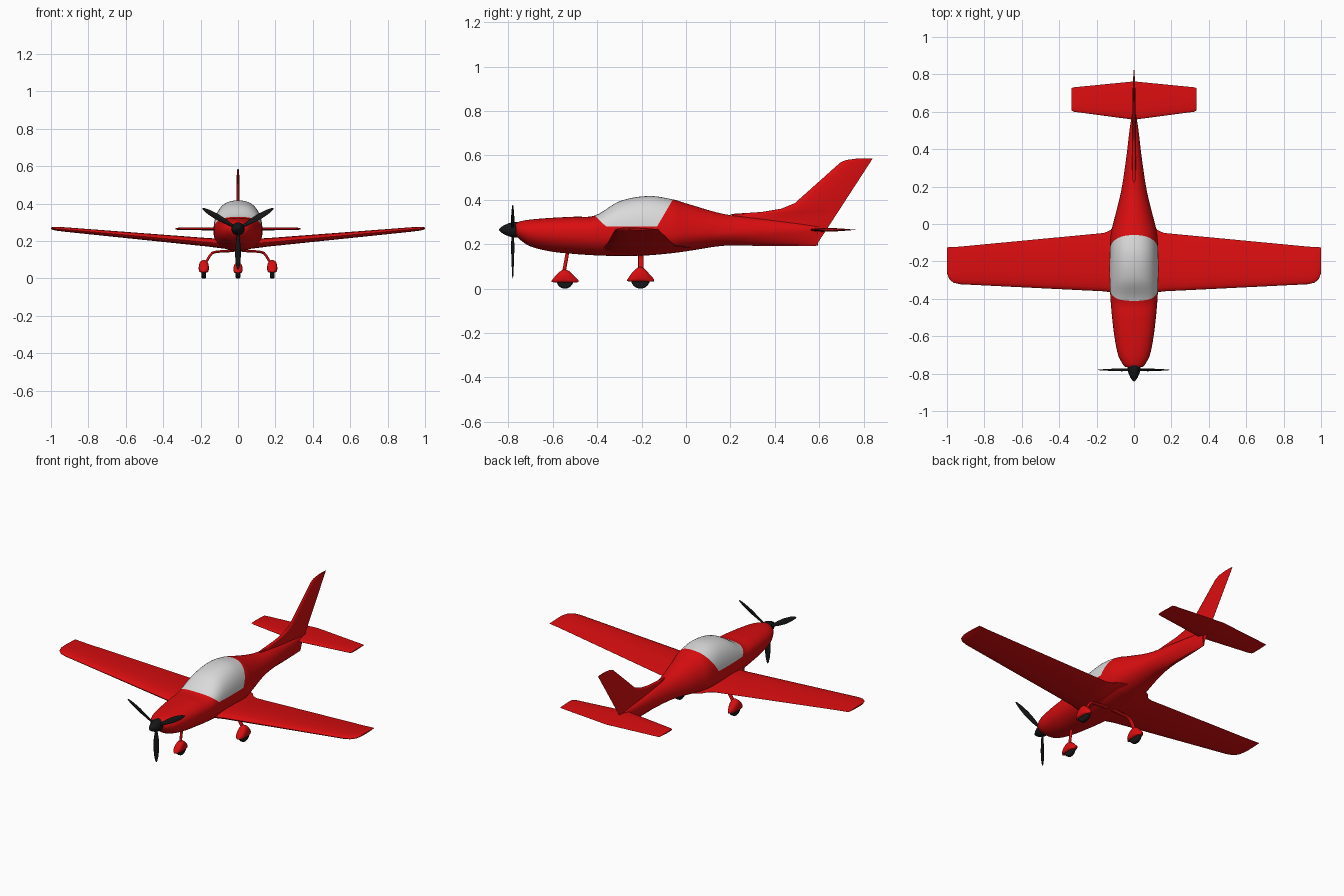
import bpy, bmesh, math
from mathutils import Vector, Matrix

if "Cube" in bpy.data.objects:
    bpy.data.objects.remove(bpy.data.objects["Cube"])


def material(name, rgb):
    m = bpy.data.materials.new(name)
    m.diffuse_color = (*rgb, 1)
    m.use_nodes = True
    m.node_tree.nodes["Principled BSDF"].inputs["Base Color"].default_value = m.diffuse_color
    return m


RED = material("red paint", (0.70, 0.004, 0.005))
GREY = material("canopy grey", (0.70, 0.70, 0.70))
BLACK = material("black", (0.008, 0.008, 0.009))


def finish(ob, mat, angle=40):
    ob.data.materials.append(mat)
    bpy.ops.object.select_all(action='DESELECT')
    ob.select_set(True)
    bpy.context.view_layer.objects.active = ob
    bpy.ops.object.shade_smooth_by_angle(angle=math.radians(angle))
    return ob


def loft(name, rings, mat, angle=40, cuts=()):
    """Skin closed rings of points, cap both ends, optionally slice by planes."""
    bm = bmesh.new()
    vs = [[bm.verts.new(p) for p in r] for r in rings]
    n = len(vs[0])
    for a, b in zip(vs, vs[1:]):
        for i in range(n):
            j = (i + 1) % n
            bm.faces.new((a[i], a[j], b[j], b[i]))
    bm.faces.new(vs[0])
    bm.faces.new(vs[-1])
    bmesh.ops.recalc_face_normals(bm, faces=bm.faces)
    for co, no in cuts:
        bmesh.ops.bisect_plane(bm, geom=bm.verts[:] + bm.edges[:] + bm.faces[:],
                               plane_co=co, plane_no=no, dist=1e-5)
    me = bpy.data.meshes.new(name)
    bm.to_mesh(me)
    bm.free()
    ob = bpy.data.objects.new(name, me)
    bpy.context.collection.objects.link(ob)
    return finish(ob, mat, angle)


def airfoil(le, te, thick, n=12):
    """Closed (chord position, offset) outline with a round nose and thin tail."""
    def half(u):
        return thick * 5 * (0.2969 * u ** .5 - 0.126 * u - 0.3516 * u * u
                            + 0.2843 * u ** 3 - 0.1015 * u ** 4)
    us = [(1 - math.cos(math.pi * i / n)) / 2 for i in range(n + 1)]
    top = [(le + (te - le) * u, half(u)) for u in us]
    return top + [(c, -t) for c, t in reversed(top[1:])]


def oval(y, hw, zb, zm, zt, nt=2, nb=2, n=48, x=0):
    """Superellipse section with separate upper and lower halves."""
    pts = []
    for i in range(n):
        a = 2 * math.pi * i / n
        c, s = math.cos(a), math.sin(a)
        e, h = (nt, zt - zm) if s >= 0 else (nb, zm - zb)
        pts.append((x + math.copysign(abs(c) ** (2 / e), c) * hw, y,
                    zm + math.copysign(abs(s) ** (2 / e), s) * h))
    return pts


def smooth_rows(rows, steps=5):
    """Hermite interpolation of table rows along their first value."""
    def slope(i, k):
        a, b = rows[max(i - 1, 0)], rows[min(i + 1, len(rows) - 1)]
        return (b[k] - a[k]) / (b[0] - a[0])
    out = []
    for i in range(len(rows) - 1):
        p, q = rows[i], rows[i + 1]
        d = q[0] - p[0]
        for s in range(steps):
            t = s / steps
            r = [p[0] + d * t]
            for k in range(1, len(p)):
                r.append((2 * t**3 - 3 * t * t + 1) * p[k] + (t**3 - 2 * t * t + t) * d * slope(i, k)
                         + (3 * t * t - 2 * t**3) * q[k] + (t**3 - t * t) * d * slope(i + 1, k))
            out.append(r)
    return out + [list(rows[-1])]


# Fuselage: y, half width, bottom, widest height, top, upper and lower exponents
body = [(-.765, .045, .240, .265, .294, 2, 2), (-.75, .060, .222, .262, .302, 2, 2),
        (-.70, .085, .190, .255, .311, 2.2, 2), (-.60, .105, .166, .25, .319, 2.4, 2),
        (-.50, .117, .156, .25, .324, 2.5, 2.1), (-.41, .125, .150, .25, .329, 2.6, 2.2),
        (-.30, .130, .147, .25, .393, 2.4, 2.3), (-.17, .130, .150, .25, .417, 2.4, 2.3),
        (-.06, .125, .160, .25, .402, 2.3, 2.2), (.0, .112, .168, .25, .384, 2.1, 2),
        (.17, .070, .193, .25, .336, 2, 1.8), (.35, .042, .194, .255, .314, 2, 1.6),
        (.50, .024, .194, .26, .295, 1.9, 1.5), (.595, .010, .194, .262, .28, 1.8, 1.4)]
# Canopy: region of the fuselage bounded by sill, windscreen and rear planes
planes = [(Vector((0, -.36, .28)), Vector((0, 0, 1))),
          (Vector((0, -.36, .28)), Vector((0, .048, .05))),
          (Vector((0, -.13, .28)), Vector((0, -.12, .07)))]
fuselage = loft("fuselage", [oval(*r) for r in smooth_rows(body)], RED, 50, planes)
fuselage.data.materials.append(GREY)
for f in fuselage.data.polygons:
    if all((f.center - co).dot(no) > 0 for co, no in planes):
        f.material_index = 1


def mirrored_wing(name, sections):
    """Sections (x, leading y, trailing y, z, thickness) mirrored to the left side."""
    full = [(-s[0], *s[1:]) for s in reversed(sections)] + sections
    loft(name, [[(x, c, z + t) for c, t in airfoil(le, te, th)]
                for x, le, te, z, th in full], RED)


# Main wing with flared root and rounded tip
mirrored_wing("main_wing", [
    (.04, -.375, .03, .183, .055), (.10, -.370, .0, .188, .052), (.125, -.365, -.032, .190, .049),
    (.16, -.36, -.048, .193, .046), (.93, -.322, -.121, .262, .024),
    (.965, -.314, -.123, .265, .021), (.988, -.295, -.124, .267, .016),
    (1.0, -.262, -.125, .268, .008)])

# Tailplane
mirrored_wing("tailplane", [(.003, .558, .762, .265, .018), (.32, .60, .731, .265, .013),
                            (.333, .606, .727, .265, .007)])

# Fin and rudder with dorsal fillet: z, leading y, trailing y, thickness
fin = [(.193, .30, .585, .012), (.24, .28, .616, .022), (.30, .24, .655, .022),
       (.336, .20, .678, .020), (.345, .34, .684, .020), (.36, .43, .694, .020),
       (.385, .49, .710, .019), (.568, .695, .829, .013), (.579, .72, .836, .010),
       (.585, .765, .839, .006)]
loft("fin", [[(t, c, z) for c, t in airfoil(le, te, th)] for z, le, te, th in fin], RED)

# Spinner
HUB = .265
loft("spinner", [oval(y, r, HUB - r, HUB, HUB + r, n=32) for y, r in
                 [(-.842, .002), (-.835, .010), (-.82, .020), (-.80, .029), (-.78, .034), (-.755, .035)]],
     BLACK)

# Three twisted propeller blades: radius, half width, half thickness, twist
blade = [(.01, .006, .006, 40), (.04, .008, .006, 35), (.08, .014, .005, 25),
         (.13, .017, .004, 17), (.18, .013, .003, 12), (.21, .007, .002, 10), (.22, .002, .001, 10)]
for k in range(3):
    rings = []
    for r, w, t, tw in blade:
        turn = Matrix.Rotation(math.radians(tw), 3, 'Z')
        ring = [turn @ Vector((w * math.cos(a), t * math.sin(a), 0))
                for a in (i * math.pi / 6 for i in range(12))]
        rings.append([Matrix.Rotation(math.radians(120 * k), 3, 'Y') @ (p - Vector((0, 0, r)))
                      + Vector((0, -.78, HUB)) for p in ring])
    loft("propeller_blade_%d" % (k + 1), rings, BLACK)


def wheel(name, x, y, radius):
    """Tyre and its teardrop fairing."""
    bpy.ops.mesh.primitive_cylinder_add(vertices=32, radius=radius, depth=.026,
                                        location=(x, y, radius), rotation=(0, math.pi / 2, 0))
    tyre = bpy.context.object
    tyre.name = name + "_wheel"
    bev = tyre.modifiers.new("round", 'BEVEL')
    bev.width, bev.segments = .008, 3
    finish(tyre, BLACK)
    k = radius / .043
    spat = [(-.060, .005, .034, .040), (-.048, .019, .032, .058), (-.028, .026, .031, .082),
            (-.005, .027, .031, .098), (.018, .025, .031, .090), (.040, .017, .031, .066),
            (.060, .004, .033, .044)]
    loft(name + "_fairing", [oval(y + dy, hw * k, zb * k, (zb * .6 + zt * .4) * k, zt * k, 2.3, 3.5, 32, x)
                             for dy, hw, zb, zt in smooth_rows(spat, 3)], RED)


def leg(name, points, y_scale, y):
    """Strut swept along a path, flattened along y."""
    cu = bpy.data.curves.new(name, 'CURVE')
    cu.dimensions = '3D'
    cu.bevel_depth, cu.bevel_resolution, cu.use_fill_caps = .007, 3, True
    sp = cu.splines.new('POLY')
    sp.points.add(len(points) - 1)
    for p, co in zip(sp.points, points):
        p.co = (*co, 1)
    cu.materials.append(RED)
    ob = bpy.data.objects.new(name, cu)
    ob.scale.y, ob.location.y = y_scale, y
    bpy.context.collection.objects.link(ob)


# Landing gear
for side, s in (("left", 1), ("right", -1)):
    wheel(side + "_main", .183 * s, -.205, .043)
    leg(side + "_main_leg", [(x * s, 0, z) for x, z in
                             ((.02, .148), (.115, .143), (.138, .136), (.150, .122), (.178, .075))], 1.8, -.203)
wheel("nose", 0, -.545, .038)
leg("nose_leg", [(0, .012, .18), (0, -.006, .06)], 1.2, -.545)
